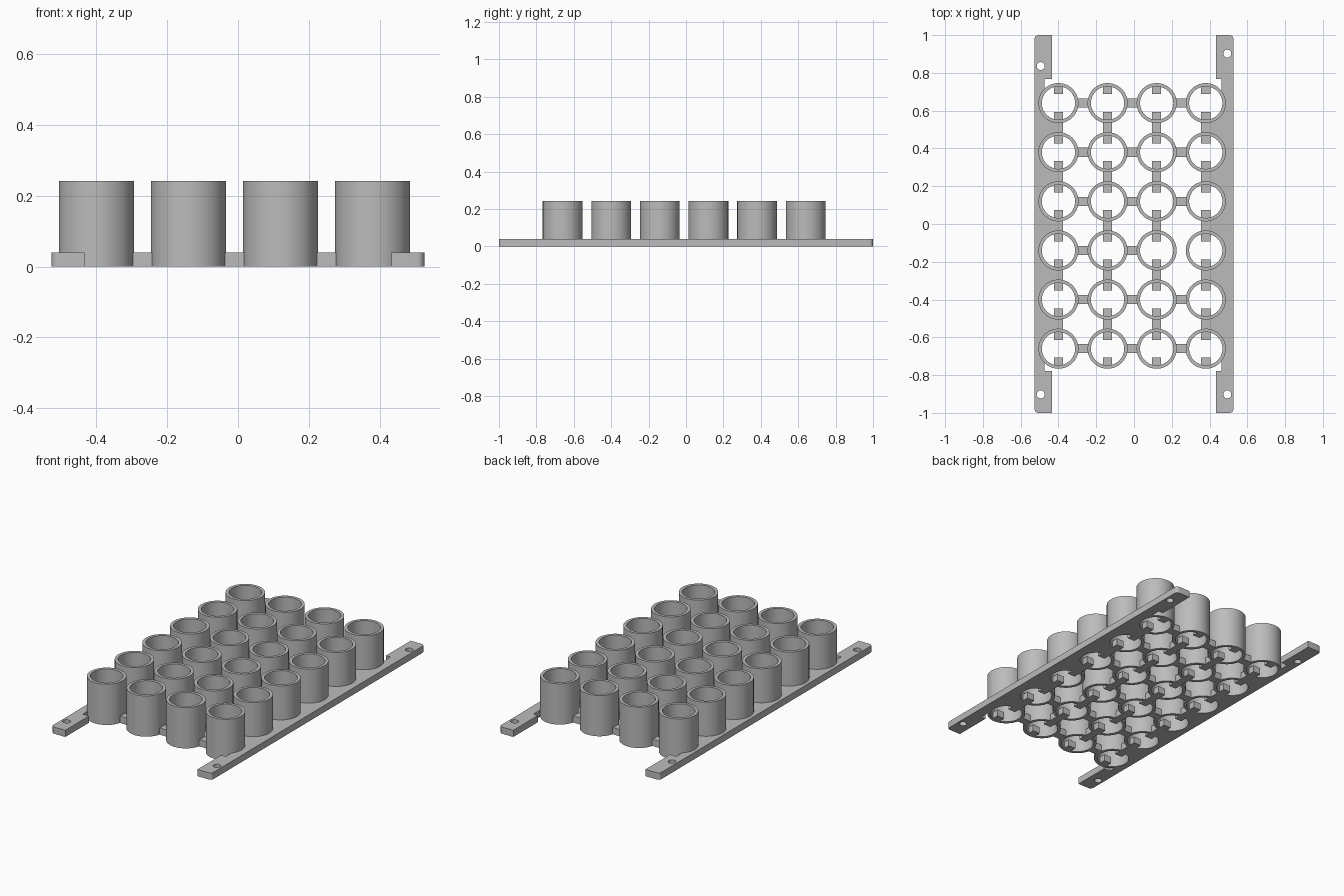
import bpy, bmesh, math

if "Cube" in bpy.data.objects:
    bpy.data.objects.remove(bpy.data.objects["Cube"], do_unlink=True)

PITCH = 0.26
COLS = [-0.4 + PITCH * i for i in range(4)]
ROWS = [-0.66 + PITCH * j for j in range(6)]
OUTER, INNER, HEIGHT = 0.106, 0.088, 0.242
MID = (OUTER + INNER) / 2
THICK = 0.04      # rail and link thickness
HALF = 0.024      # half width of links
TAB = 0.047       # distance of tab ends from a cup centre

grey = bpy.data.materials.new("plain grey")
grey.use_nodes = True
colour = (0.5, 0.5, 0.5, 1)
grey.diffuse_color = colour
grey.node_tree.nodes["Principled BSDF"].inputs["Base Color"].default_value = colour


def finish(name, bm):
    bmesh.ops.recalc_face_normals(bm, faces=bm.faces)
    mesh = bpy.data.meshes.new(name)
    bm.to_mesh(mesh)
    bm.free()
    mesh.materials.append(grey)
    obj = bpy.data.objects.new(name, mesh)
    bpy.context.collection.objects.link(obj)
    return obj


def prism(name, outline, z0=0, z1=THICK):
    bm = bmesh.new()
    face = bm.faces.new([bm.verts.new((x, y, z0)) for x, y in outline])
    top = bmesh.ops.extrude_face_region(bm, geom=[face])
    verts = [v for v in top["geom"] if isinstance(v, bmesh.types.BMVert)]
    bmesh.ops.translate(bm, verts=verts, vec=(0, 0, z1 - z0))
    return finish(name, bm)


def box(name, x0, x1, y0, y1):
    return prism(name, [(x0, y0), (x1, y0), (x1, y1), (x0, y1)])


def circle(x, y, r, n=64):
    return [(x + r * math.cos(math.tau * i / n), y + r * math.sin(math.tau * i / n))
            for i in range(n)]


def smooth(obj):
    bpy.ops.object.select_all(action="DESELECT")
    obj.select_set(True)
    bpy.context.view_layer.objects.active = obj
    bpy.ops.object.shade_smooth_by_angle(angle=math.radians(30))


def cut(obj, cutters):
    # Subtract each cutter, bake the result and remove the cutters
    for c in cutters:
        c.hide_render = True
        mod = obj.modifiers.new("cut", "BOOLEAN")
        mod.operation, mod.solver, mod.object = "DIFFERENCE", "EXACT", c
    deps = bpy.context.evaluated_depsgraph_get()
    baked = bpy.data.meshes.new_from_object(obj.evaluated_get(deps))
    obj.modifiers.clear()
    obj.data = baked
    for c in cutters:
        bpy.data.objects.remove(c, do_unlink=True)


# Open tube cups: one spun wall profile shared by the whole grid
bm = bmesh.new()
wall = [bm.verts.new((r, 0, z)) for r, z in
        ((INNER, 0), (OUTER, 0), (OUTER, HEIGHT), (INNER, HEIGHT))]
edges = [bm.edges.new((wall[i], wall[(i + 1) % 4])) for i in range(4)]
bmesh.ops.spin(bm, geom=wall + edges, cent=(0, 0, 0), axis=(0, 0, 1),
               angle=math.tau, steps=64, use_duplicate=False)
bmesh.ops.remove_doubles(bm, verts=bm.verts, dist=0.0005)
cup = finish("cup", bm)
smooth(cup)
for i, x in enumerate(COLS):
    for j, y in enumerate(ROWS):
        obj = cup
        if i or j:
            obj = bpy.data.objects.new("cup", cup.data)
            bpy.context.collection.objects.link(obj)
        obj.location = (x, y, 0)

# Links along the columns, ending as small tabs inside the cups
for x in COLS:
    box("end_tab", x - HALF, x + HALF, ROWS[0] - MID, ROWS[0] - TAB)
    box("end_tab", x - HALF, x + HALF, ROWS[-1] + TAB, ROWS[-1] + MID)
    for y in ROWS[:-1]:
        box("column_link", x - HALF, x + HALF, y + TAB, y + PITCH - TAB)

# Links across the rows, with one gap
for i, x in enumerate(COLS[:-1]):
    for j, y in enumerate(ROWS):
        if (i, j) != (2, 2):
            box("row_link", x + MID, x + PITCH - MID, y - HALF, y + HALF)


def rail(name, side, column, reach, notch, holes):
    # Long side rail with rounded outer corners, notched ends and cup cut-outs
    edge, inner, r = 0.526, 0.434, 0.02
    arc = [math.pi / 2 * k / 6 for k in range(7)]
    pts = [(edge - r + r * math.sin(a), -1 + r - r * math.cos(a)) for a in arc]
    pts += [(edge - r + r * math.cos(a), 1 - r + r * math.sin(a)) for a in arc]
    pts += [(inner, 1), (inner, 0.768), (notch, 0.768), (notch, ROWS[-1]),
            (reach, ROWS[-1]), (reach, ROWS[0]), (notch, ROWS[0]),
            (notch, -0.778), (inner, -0.778), (inner, -1)]
    obj = prism(name, [(side * x, y) for x, y in pts])
    cutters = [prism("cutter", circle(column, y, MID), -0.1, 0.1) for y in ROWS]
    cutters += [prism("cutter", circle(side * 0.494, y, 0.021, 32), -0.1, 0.1)
                for y in holes]
    cut(obj, cutters)
    smooth(obj)


rail("right_rail", -1, COLS[0], -COLS[0] + HALF, 0.475, (0.836, -0.902))
rail("left_rail", 1, COLS[-1], COLS[-1] - HALF, 0.464, (0.902, -0.902))
